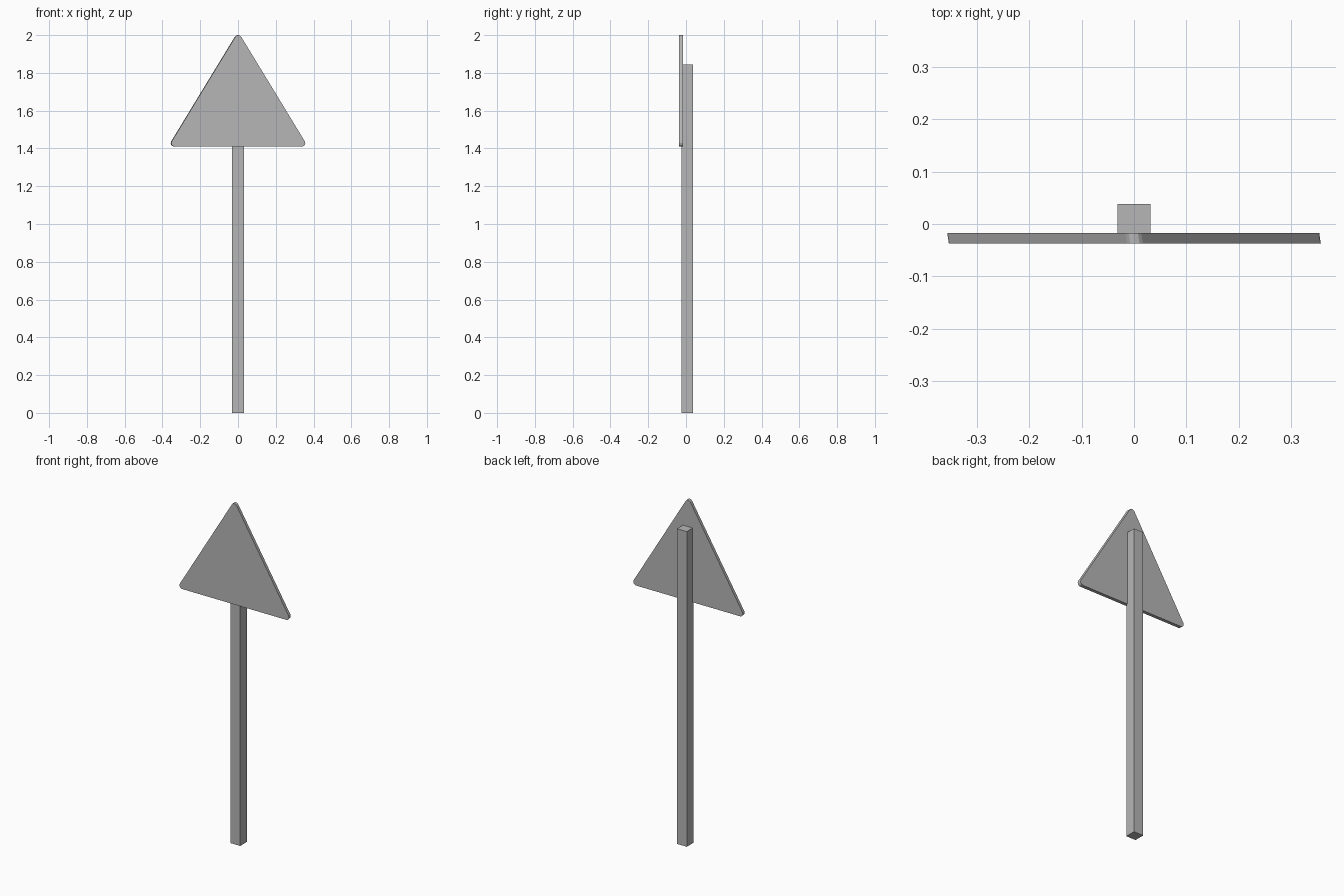
import bpy
import bmesh
from math import radians, sin, cos
from mathutils import Vector

if "Cube" in bpy.data.objects:
    bpy.data.objects.remove(bpy.data.objects["Cube"], do_unlink=True)

# One plain grey for the whole sign
grey = bpy.data.materials.new("plain_grey")
grey.use_nodes = True
colour = (0.47, 0.47, 0.47, 1)
grey.diffuse_color = colour
grey.node_tree.nodes["Principled BSDF"].inputs["Base Color"].default_value = colour


def prism(name, outline, extrusion):
    """Extrude a closed outline along a vector into a solid."""
    bm = bmesh.new()
    face = bm.faces.new([bm.verts.new(p) for p in outline])
    moved = bmesh.ops.extrude_face_region(bm, geom=[face], use_keep_orig=True)
    verts = [v for v in moved["geom"] if isinstance(v, bmesh.types.BMVert)]
    bmesh.ops.translate(bm, verts=verts, vec=extrusion)
    bmesh.ops.recalc_face_normals(bm, faces=bm.faces)
    mesh = bpy.data.meshes.new(name)
    bm.to_mesh(mesh)
    bm.free()
    mesh.materials.append(grey)
    obj = bpy.data.objects.new(name, mesh)
    bpy.context.collection.objects.link(obj)
    return obj


# Square post
half, front, back = 0.0315, -0.025, 0.038
prism("post",
      [(-half, front, 0), (half, front, 0), (half, back, 0), (-half, back, 0)],
      Vector((0, 0, 1.845)))

# Triangular plate with rounded corners, its edges leaning slightly sideways
radius, steps = 0.018, 4
corners = [(0.337, 1.428, -90, 31), (0, 1.982, 31, 149), (-0.337, 1.428, 149, 270)]
outline = []
for x, z, start, end in corners:
    for i in range(steps + 1):
        a = radians(start + (end - start) * i / steps)
        outline.append((x + 0.0015 + radius * cos(a), -0.037, z + radius * sin(a)))
prism("sign_plate", outline, Vector((-0.003, 0.02, 0)))
